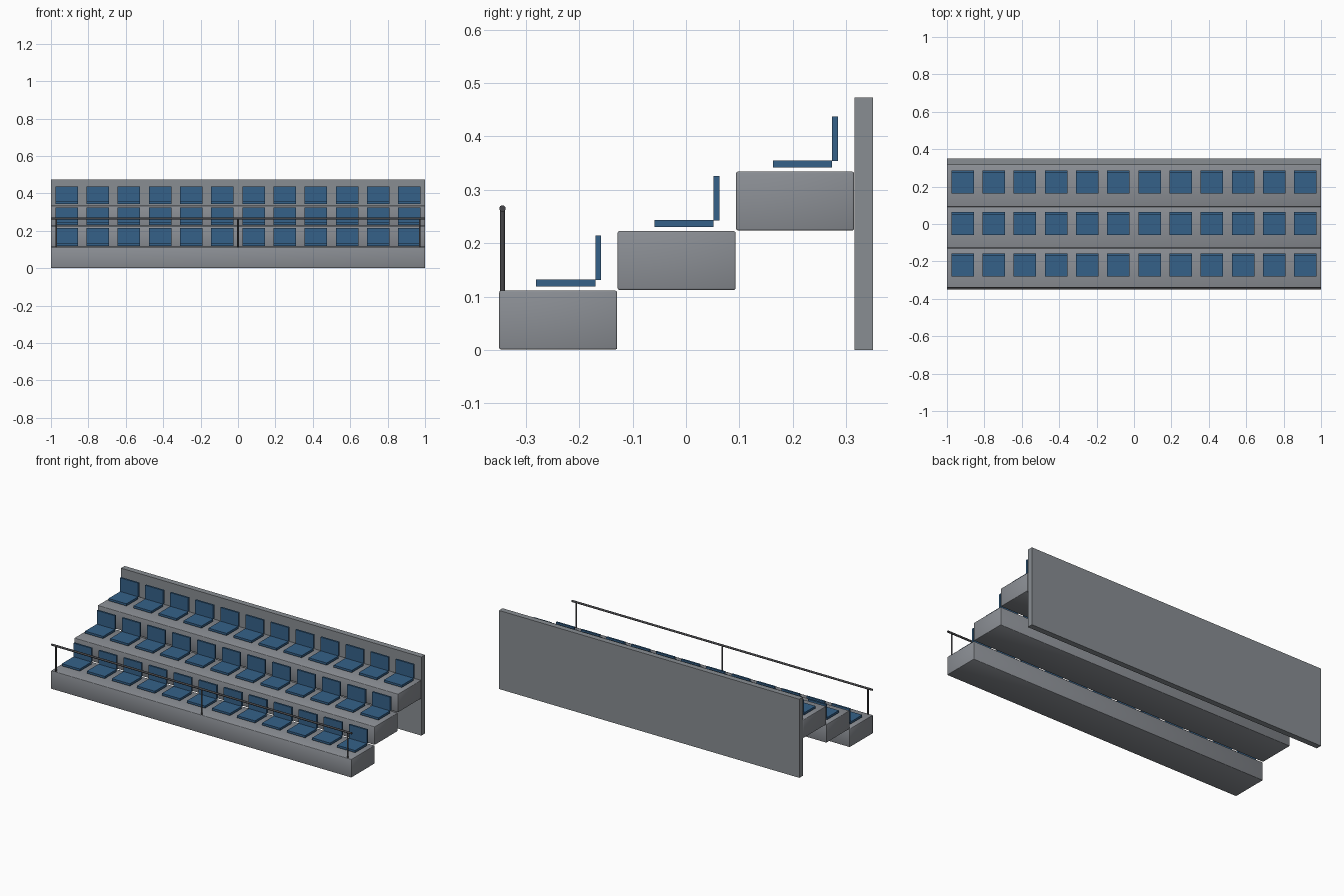
import bpy
from math import pi

cube = bpy.data.objects.get("Cube")
if cube:
    bpy.data.objects.remove(cube, do_unlink=True)


def material(name, colour):
    m = bpy.data.materials.new(name)
    m.use_nodes = True
    m.diffuse_color = (*colour, 1)
    m.node_tree.nodes["Principled BSDF"].inputs["Base Color"].default_value = (*colour, 1)
    return m


concrete = material("concrete grey", (0.26, 0.275, 0.30))
wall_grey = material("wall grey", (0.25, 0.27, 0.29))
seat_blue = material("seat blue", (0.035, 0.12, 0.25))
metal = material("dark metal", (0.06, 0.06, 0.065))


def box(name, x, y, z, mat, bevel=0):
    """Box from (low, high) ranges on each axis."""
    bpy.ops.mesh.primitive_cube_add(size=1, location=[sum(r) / 2 for r in (x, y, z)])
    o = bpy.context.object
    o.name = name
    o.scale = [r[1] - r[0] for r in (x, y, z)]
    bpy.ops.object.transform_apply(location=False, rotation=False, scale=True)
    o.data.materials.append(mat)
    if bevel:
        mod = o.modifiers.new("rounded edges", "BEVEL")
        mod.width = bevel
        mod.segments = 2
        bpy.ops.object.shade_smooth()
    return o


def rod(name, location, radius, length, rotation=(0, 0, 0)):
    bpy.ops.mesh.primitive_cylinder_add(vertices=16, radius=radius, depth=length,
                                        location=location, rotation=rotation)
    o = bpy.context.object
    o.name = name
    o.data.materials.append(metal)
    bpy.ops.object.shade_smooth_by_angle()


ROWS, SEATS = 3, 12
DEPTH, RISE = 0.222, 0.1115
PITCH = 2 / SEATS

for row in range(ROWS):
    y, z = -0.35 + row * DEPTH, row * RISE

    # Rounded concrete tier
    box(f"tier_{row + 1}", (-1, 1), (y, y + 0.221), (z + 0.001, z + 0.111), concrete, 0.003)

    # Row of seats, each a pad and a backrest
    for i in range(SEATS):
        x = -1 + (i + 0.5) * PITCH
        span = (x - 0.06, x + 0.06)
        tag = f"{row + 1}_{i + 1}"
        box("seat_pad_" + tag, span, (y + 0.069, y + 0.180), (z + 0.119, z + 0.132), seat_blue)
        box("seat_back_" + tag, span, (y + 0.180, y + 0.191), (z + 0.131, z + 0.214), seat_blue)

# Back wall
box("back_wall", (-1, 1), (0.316, 0.35), (0, 0.473), wall_grey)

# Front handrail and its posts
rod("handrail", (0, -0.344, 0.265), 0.006, 2, (0, pi / 2, 0))
for name, x in (("right", -0.972), ("middle", 0), ("left", 0.972)):
    rod(name + "_rail_post", (x, -0.344, 0.186), 0.005, 0.152)
